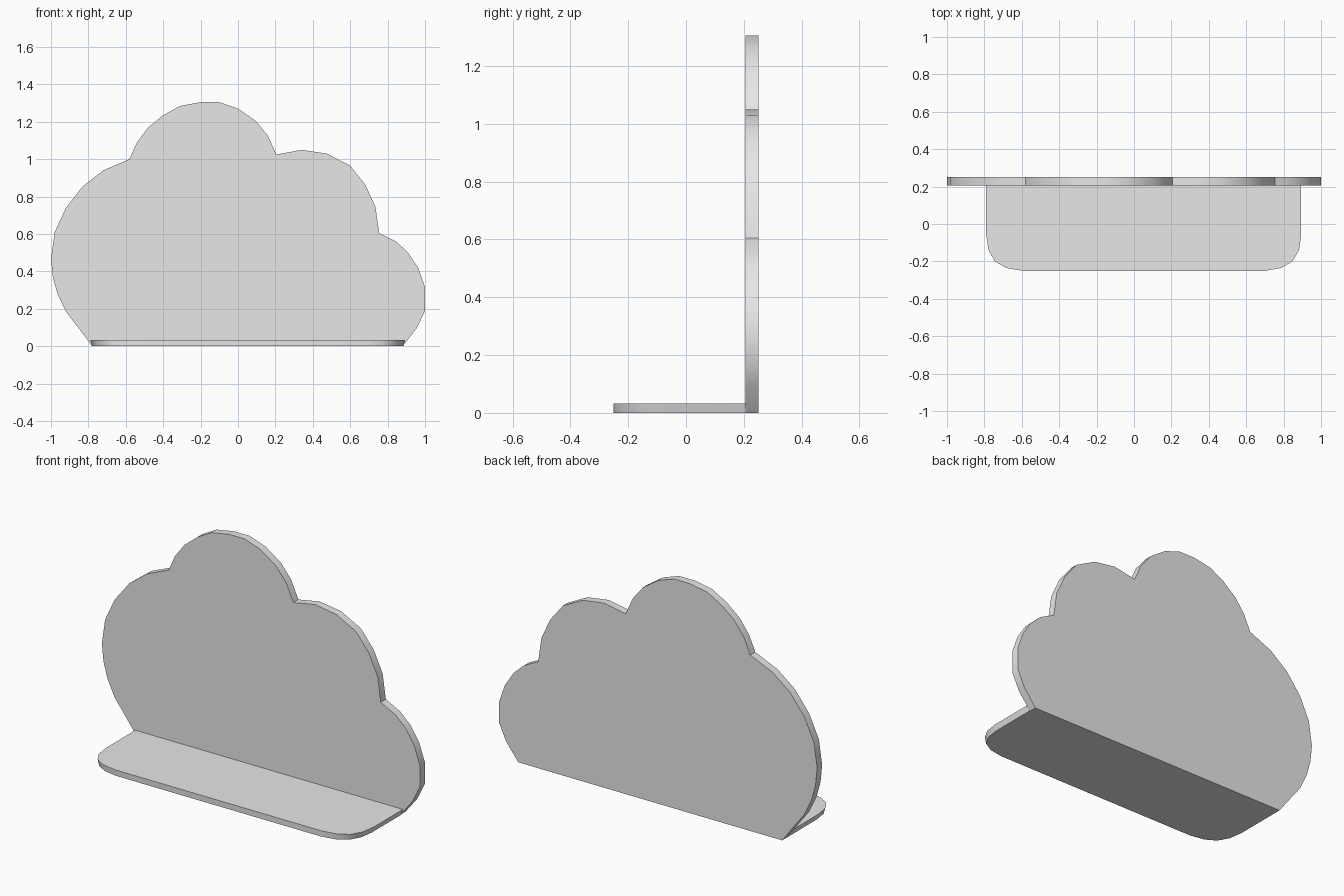
import bpy
import bmesh
from mathutils import Vector

cube = bpy.data.objects.get("Cube")
if cube:
    bpy.data.objects.remove(cube, do_unlink=True)

# Single plain grey finish
grey = bpy.data.materials.new("light_grey")
grey.use_nodes = True
grey.diffuse_color = (0.8, 0.8, 0.8, 1)
grey.node_tree.nodes["Principled BSDF"].inputs["Base Color"].default_value = (0.8, 0.8, 0.8, 1)


def prism(name, start, end):
    """Solid between two matching outlines."""
    bm = bmesh.new()
    a = [bm.verts.new(p) for p in start]
    b = [bm.verts.new(p) for p in end]
    bm.faces.new(a)
    bm.faces.new(b[::-1])
    for i in range(len(a)):
        j = (i + 1) % len(a)
        bm.faces.new((a[i], b[i], b[j], a[j]))
    bmesh.ops.recalc_face_normals(bm, faces=bm.faces)
    mesh = bpy.data.meshes.new(name)
    bm.to_mesh(mesh)
    bm.free()
    mesh.materials.append(grey)
    obj = bpy.data.objects.new(name, mesh)
    bpy.context.collection.objects.link(obj)
    bpy.ops.object.select_all(action="DESELECT")
    obj.select_set(True)
    bpy.context.view_layer.objects.active = obj
    bpy.ops.object.shade_smooth_by_angle(angle=0.52)
    return obj


# Cloud outline, one row of points per lobe
left_lobe = [(-.78, 0), (-.855, .1), (-.92, .185), (-.965, .28), (-.99, .37), (-1, .47),
             (-.98, .61), (-.92, .74), (-.83, .855), (-.72, .94), (-.58, 1)]
top_lobe = [(-.54, 1.09), (-.48, 1.17), (-.4, 1.235), (-.31, 1.285), (-.2, 1.305),
            (-.1, 1.305), (0, 1.27), (.095, 1.205), (.16, 1.125), (.205, 1.025)]
right_lobe = [(.34, 1.05), (.475, 1.03), (.6, .965), (.68, .865), (.735, .745), (.755, .605)]
low_lobe = [(.845, .56), (.91, .5), (.965, .415), (1, .315), (1, .19), (.955, .095), (.88, 0)]
cloud = left_lobe + top_lobe + right_lobe + low_lobe

WALL_FRONT, WALL_BACK = .205, .25
prism("cloud_back_panel",
      [(x, WALL_FRONT, z) for x, z in cloud],
      [(x, WALL_BACK, z) for x, z in cloud])

# Shelf with rounded front corners, mirrored about its own centre line
MIDDLE, THICK = .052, .033
corner = [(.842, WALL_FRONT), (.842, -.06), (.83, -.14), (.795, -.2), (.735, -.235), (.65, -.25)]
half = [Vector(p) for p in corner]
outline = half + [Vector((-p.x, p.y)) for p in reversed(half)]
prism("shelf",
      [(MIDDLE + p.x * .988, p.y, 0) for p in outline],
      [(MIDDLE + p.x, p.y, THICK) for p in outline])
